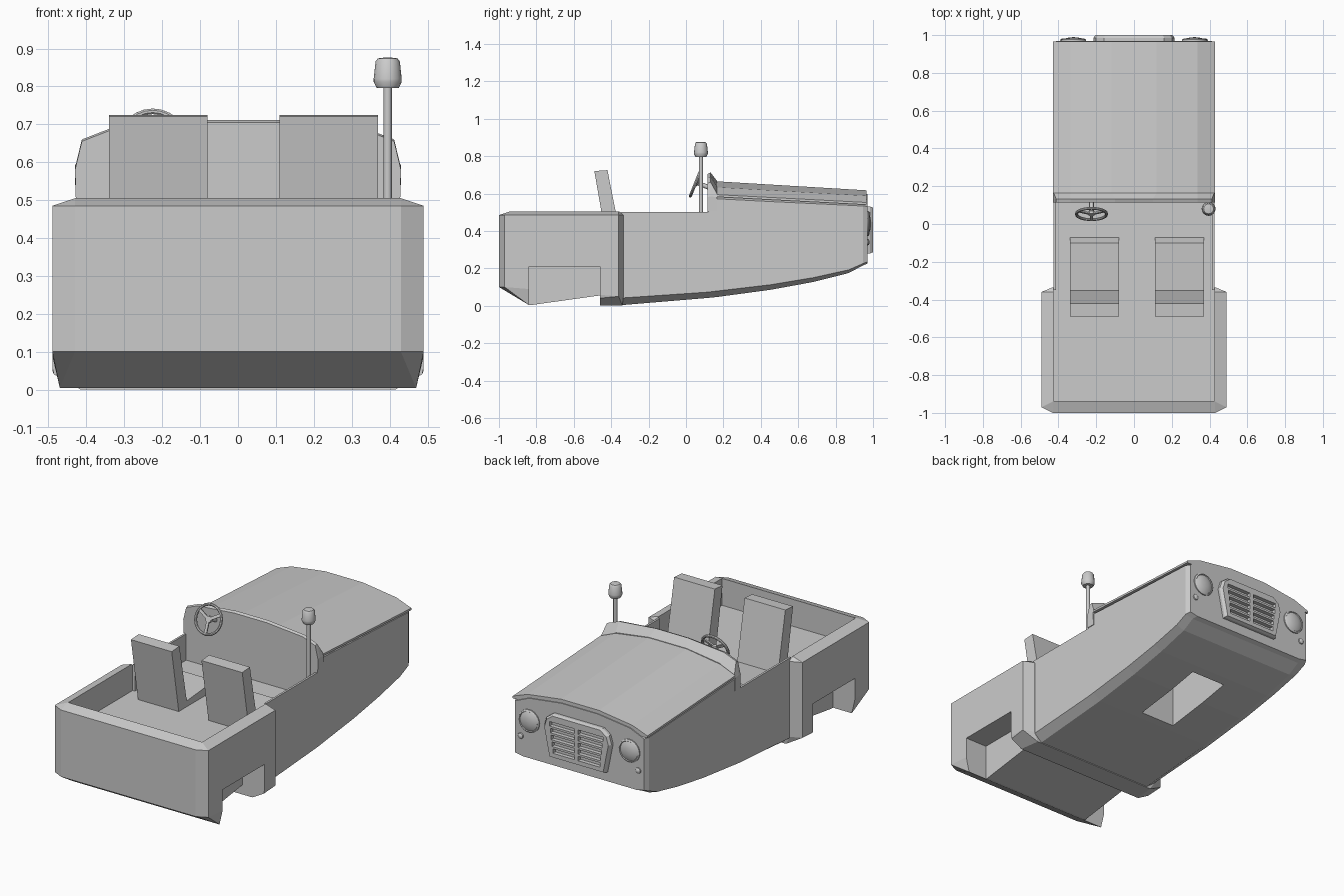
import bpy, bmesh, math
from mathutils import Vector

if "Cube" in bpy.data.objects:
    bpy.data.objects.remove(bpy.data.objects["Cube"])


def finish(name, bm):
    bmesh.ops.recalc_face_normals(bm, faces=bm.faces[:])
    me = bpy.data.meshes.new(name)
    bm.to_mesh(me)
    bm.free()
    ob = bpy.data.objects.new(name, me)
    bpy.context.collection.objects.link(ob)
    return ob


def loft(name, rings):
    bm = bmesh.new()
    vs = [[bm.verts.new(p) for p in r] for r in rings]
    n = len(vs[0])
    for a, b in zip(vs, vs[1:]):
        for i in range(n):
            j = (i + 1) % n
            bm.faces.new((a[i], a[j], b[j], b[i]))
    bm.faces.new(vs[0][::-1])
    bm.faces.new(vs[-1])
    return finish(name, bm)


def prism_x(name, prof, x0, x1):
    return loft(name, [[(x, y, z) for y, z in prof] for x in (x0, x1)])


def box(name, x0, x1, y0, y1, z0, z1):
    return prism_x(name, [(y0, z0), (y1, z0), (y1, z1), (y0, z1)], x0, x1)


def section(y, right_half):
    """Closed ring at y, mirrored from (x, z) points running bottom to top."""
    pts = right_half + [(-x, z) for x, z in reversed(right_half)]
    return [(x, y, z) for x, z in pts]


def boolean(ob, other, op='DIFFERENCE'):
    m = ob.modifiers.new("cut", 'BOOLEAN')
    m.operation, m.object, m.solver = op, other, 'EXACT'
    bpy.context.view_layer.objects.active = ob
    bpy.ops.object.modifier_apply(modifier=m.name)
    bpy.data.objects.remove(other, do_unlink=True)


def lathe(name, prof, n, loc, rot=(0, 0, 0)):
    rings = [[(r * math.cos(2 * math.pi * i / n), r * math.sin(2 * math.pi * i / n), z)
              for i in range(n)] for r, z in prof]
    ob = loft(name, rings)
    ob.location, ob.rotation_euler = loc, rot
    return ob


def smooth(ob):
    bpy.ops.object.select_all(action='DESELECT')
    ob.select_set(True)
    bpy.context.view_layer.objects.active = ob
    bpy.ops.object.shade_smooth_by_angle(angle=math.radians(35))


# Rear body: chamfered convex block
bm = bmesh.new()
pts = []
for s in (-1, 1):
    for x, y in ((.43, -1), (.49, -.97), (.49, -.36), (.43, -.335)):
        pts.append((s * x, y, .485))
        pts.append((s * x, y, .1 if y < -.9 else .05))
    pts += [(s * .43, -.94, .505), (s * .43, -.36, .505),
            (s * .47, -.84, .004), (s * .40, -.46, 0), (s * .40, -.34, 0)]
for p in pts:
    bm.verts.new(p)
bmesh.ops.convex_hull(bm, input=bm.verts[:])
bmesh.ops.dissolve_limit(bm, angle_limit=.01, verts=bm.verts[:], edges=bm.edges[:])
body = finish("body", bm)

# Wheel wells and sloped underside
for s in (-1, 1):
    a, b = sorted((s * .35, s * .6))
    boolean(body, box("well_cut", a, b, -.84, -.46, -.1, .21))
boolean(body, prism_x("under_cut", [(-.84, .002), (-.46, .055), (-.46, -.1), (-.84, -.1)], -.6, .6))

# Front hull with rising keel and arched front
def hull_ring(y, w, zb, zc, ze, c):
    return section(y, [(w - .05, zb), (w, zc), (w, ze), (.78 * w, ze + .6 * c), (.28 * w, ze + c)])


hull = loft("hull", [hull_ring(*a) for a in (
    (-.42, .425, .003, .042, .502, 0),
    (-.335, .425, .004, .042, .502, 0),
    (.12, .425, .042, .073, .502, .0),
    (.16, .425, .046, .078, .572, .07),
    (.45, .425, .085, .112, .557, .07),
    (.68, .425, .127, .15, .546, .068),
    (.87, .425, .175, .192, .537, .066),
    (.945, .425, .215, .225, .533, .065),
    (.97, .412, .225, .235, .531, .065))])
boolean(body, hull, 'UNION')

# Open tub for cab and rear deck
half = [(.427, -.937), (.427, -.35), (.413, -.35), (.413, .118)]
outline = half + [(-x, y) for x, y in reversed(half)]
boolean(body, loft("tub_cut", [[(x, y, z) for x, y in outline] for z in (.35, .9)]))
# Front wheel pocket
boolean(body, box("pocket_cut", -.11, .11, .2, .63, -.1, .42))


# Hood
def hood_ring(y, ze, c):
    return section(y, [(.43, ze), (.43, ze + .012), (.335, ze + .62 * c), (.12, ze + c)])


loft("hood", [hood_ring(.165, .582, .083), hood_ring(.966, .54, .077)])

# Dashboard cowl with raised lip
loft("dash_cowl", [
    section(.115, [(.412, .352), (.412, .5), (.428, .505), (.43, .58), (.412, .655), (.335, .685), (.1, .705)]),
    section(.132, [(.412, .352), (.412, .5), (.428, .505), (.43, .585), (.412, .66), (.335, .69), (.1, .712)]),
    section(.165, [(.412, .352), (.412, .5), (.428, .505), (.43, .58), (.425, .60), (.335, .638), (.12, .668)])])

# Seats
for name, x0 in (("left", -.34), ("right", .11)):
    prism_x(name + "_seat_back", [(-.425, .345), (-.345, .345), (-.42, .725), (-.49, .72)], x0, x0 + .26)
    prism_x(name + "_seat_cushion", [(-.4, .345), (-.07, .345), (-.1, .405), (-.4, .38)], x0, x0 + .26)

# Grille with two columns of slots
gp = [(.18, .28), (.215, .45), (.20, .50), (.16, .53)]
gout = gp + [(-x, z) for x, z in reversed(gp)]
grille = loft("grille", [[(x, .96, z) for x, z in gout], [(x, .985, z) for x, z in gout],
                         [(x * .95, 1.0, .405 + (z - .405) * .95) for x, z in gout]])
for s in (-1, 1):
    for i in range(5):
        z = .31 + i * .038
        a, b = sorted((s * .012, s * (.15 + .005 * i)))
        boolean(grille, box("slot_cut", a, b, .977, 1.1, z, z + .026))

# Headlights and small marker lamps
face_front = (-math.pi / 2, 0, 0)
for s in (-1, 1):
    side = "right" if s > 0 else "left"
    smooth(lathe(side + "_headlight", [(.066, 0), (.066, .008), (.058, .013), (.055, .009), (.04, .016),
                                       (.02, .02), (.003, .021)], 24, (s * .32, .968, .44), face_front))
    smooth(lathe(side + "_marker_lamp", [(.018, 0), (.016, .008), (.008, .013), (.002, .014)],
                 12, (s * .375, .968, .34), face_front))

# Steering wheel: rim, hub, spokes and column
centre = Vector((-.225, .053, .66))
tilt = (math.radians(68), 0, 0)
bpy.ops.mesh.primitive_torus_add(major_segments=24, minor_segments=8, major_radius=.08, minor_radius=.008,
                                 location=centre, rotation=tilt)
rim = bpy.context.object
rim.name = "steering_rim"
smooth(rim)
smooth(lathe("steering_column", [(.018, .004), (.02, -.01), (.012, -.015), (.012, -.09)], 12, centre, tilt))
for i in range(3):
    spoke = box("steering_spoke", -.008, .008, 0, .08, -.004, .004)
    spoke.matrix_world = rim.matrix_world.copy()
    spoke.location = centre
    spoke.rotation_mode = 'QUATERNION'
    q = bpy.data.objects["steering_column"].rotation_euler.to_quaternion()
    spoke.rotation_quaternion = q @ Vector((0, 1, 0)).rotation_difference(
        Vector((math.sin(math.pi + i * 2.0944), math.cos(math.pi + i * 2.0944), 0))) if i else \
        q @ Vector((0, 1, 0)).rotation_difference(Vector((.001, -1, 0)))

# Beacon on its pole
smooth(lathe("beacon_pole", [(.011, .345), (.011, .8)], 12, (.395, .08, 0)))
smooth(lathe("beacon_lamp", [(.029, .796), (.037, .812), (.037, .82), (.032, .866), (.026, .874), (.01, .876)],
             16, (.395, .08, 0)))
